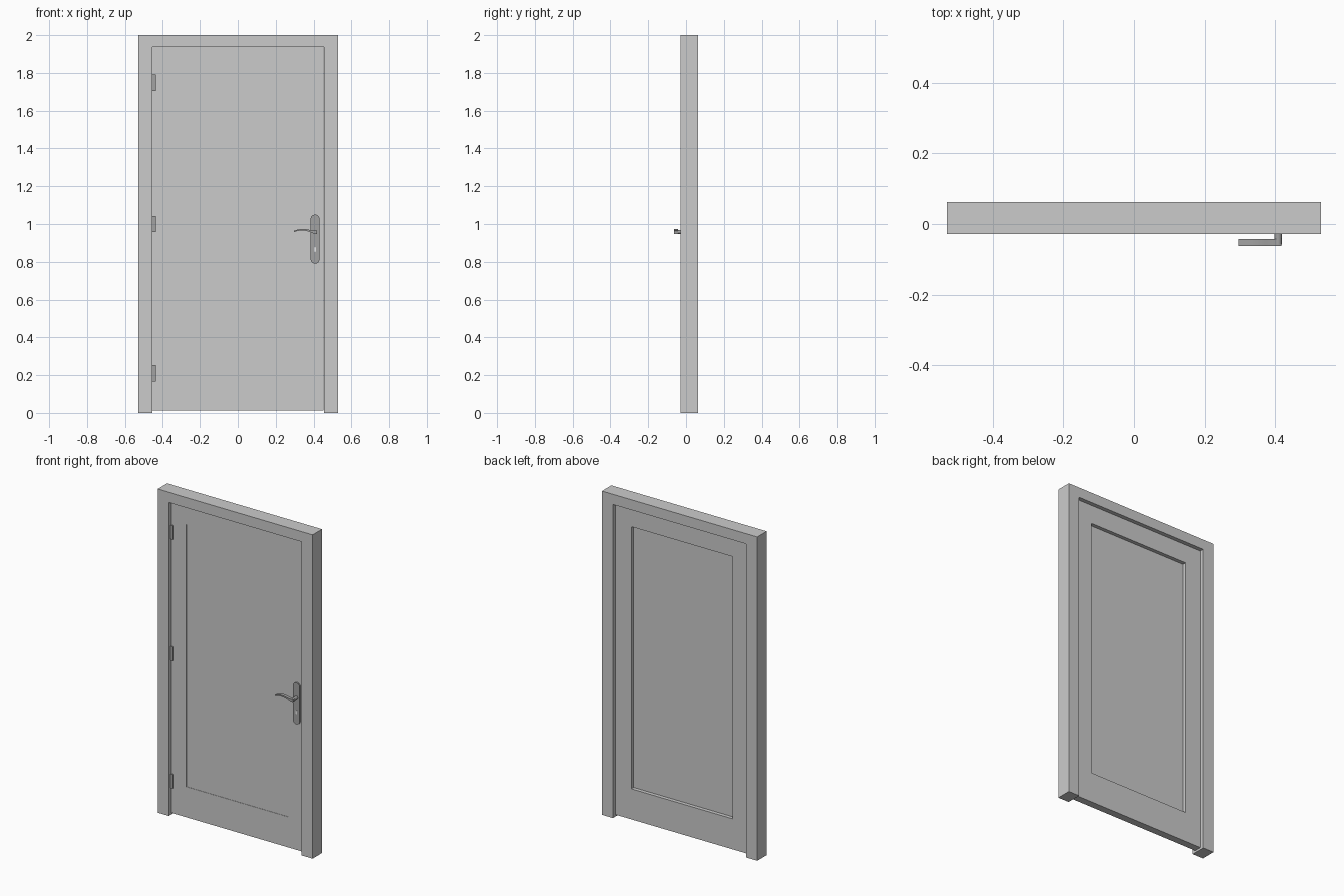
import bpy, bmesh, math

if "Cube" in bpy.data.objects:
    bpy.data.objects.remove(bpy.data.objects["Cube"])


def material(name, v):
    m = bpy.data.materials.new(name)
    m.diffuse_color = (v, v, v, 1)
    m.use_nodes = True
    m.node_tree.nodes["Principled BSDF"].inputs["Base Color"].default_value = m.diffuse_color
    return m


PAINT = material("light grey paint", 0.60)
METAL = material("dark grey metal", 0.36)
PALE = material("pale keyhole", 0.85)


def extrude_xz(name, pts, y0, y1, mat, hole=None, smooth=False):
    """Extrude an x/z outline from y0 to y1; hole is a matching inner loop."""
    bm = bmesh.new()
    loops = [pts] + ([hole] if hole else [])
    rings = [[[bm.verts.new((x, y, z)) for x, z in lp] for y in (y0, y1)] for lp in loops]
    for front, back in rings:
        n = len(front)
        for i in range(n):
            j = (i + 1) % n
            bm.faces.new((front[i], front[j], back[j], back[i]))
    for k in (0, 1):
        if hole:
            a, b = rings[0][k], rings[1][k]
            for i in range(len(a)):
                j = (i + 1) % len(a)
                bm.faces.new((a[i], a[j], b[j], b[i]))
        else:
            bm.faces.new(rings[0][k])
    bmesh.ops.recalc_face_normals(bm, faces=bm.faces)
    me = bpy.data.meshes.new(name)
    bm.to_mesh(me)
    bm.free()
    me.materials.append(mat)
    ob = bpy.data.objects.new(name, me)
    bpy.context.collection.objects.link(ob)
    if smooth:
        bpy.ops.object.select_all(action='DESELECT')
        ob.select_set(True)
        bpy.context.view_layer.objects.active = ob
        bpy.ops.object.shade_smooth_by_angle(angle=math.radians(35))
    return ob


def rect(x0, x1, z0, z1):
    return [(x0, z0), (x1, z0), (x1, z1), (x0, z1)]


def capsule(cx, z0, z1, r, n=12):
    top = [(cx + r * math.cos(math.pi * i / n), z1 - r + r * math.sin(math.pi * i / n)) for i in range(n + 1)]
    bot = [(cx - r * math.cos(math.pi * i / n), z0 + r - r * math.sin(math.pi * i / n)) for i in range(n + 1)]
    return top + bot


# Door frame: two jambs and a head in one outline
W, IN, TOP = 0.53, 0.455, 1.937
extrude_xz("door_frame", [(-W, 0), (-IN, 0), (-IN, TOP), (IN, TOP), (IN, 0), (W, 0), (W, 2), (-W, 2)],
           -0.029, 0.063, PAINT)

# Door leaf with panel opening, and the thin panel near its front face
DF, DB = -0.006, 0.039
PX, PZ0, PZ1 = 0.346, 0.20, 1.82
extrude_xz("door_leaf", rect(-0.4545, 0.4535, 0.012, 1.936), DF, DB, PAINT, rect(-PX, PX, PZ0, PZ1))
extrude_xz("door_panel", rect(-PX, PX, PZ0, PZ1), DF + 0.002, 0.016, PAINT)

# Hinges
for i, z in enumerate((0.21, 1.0, 1.748)):
    extrude_xz("hinge_%d" % (i + 1), rect(-0.4545, -0.438, z - 0.043, z + 0.043), DF - 0.008, DF + 0.004, METAL)

# Handle plate and keyhole
PF = DF - 0.008
extrude_xz("handle_plate", capsule(0.408, 0.79, 1.05, 0.0235), PF, DF + 0.002, METAL, smooth=True)
extrude_xz("keyhole", capsule(0.408, 0.852, 0.878, 0.005, 8), PF - 0.0006, PF + 0.001, PALE)

# Spindle between plate and lever
R = 0.0105
extrude_xz("handle_spindle", capsule(0.409, 0.958 - R, 0.958 + R, R), -0.058, PF + 0.001, METAL, smooth=True)

# Curved lever: a tapering strip along a wavy centre line
path = [(0.297, 0.961, 0.003), (0.315, 0.967, 0.0035), (0.335, 0.9695, 0.004), (0.355, 0.969, 0.0045),
        (0.375, 0.965, 0.005), (0.392, 0.960, 0.0065), (0.407, 0.957, 0.010), (0.419, 0.956, 0.008)]
outline = [(x, z - t) for x, z, t in path] + [(x, z + t) for x, z, t in reversed(path)]
extrude_xz("handle_lever", outline, -0.063, -0.042, METAL, smooth=True)
